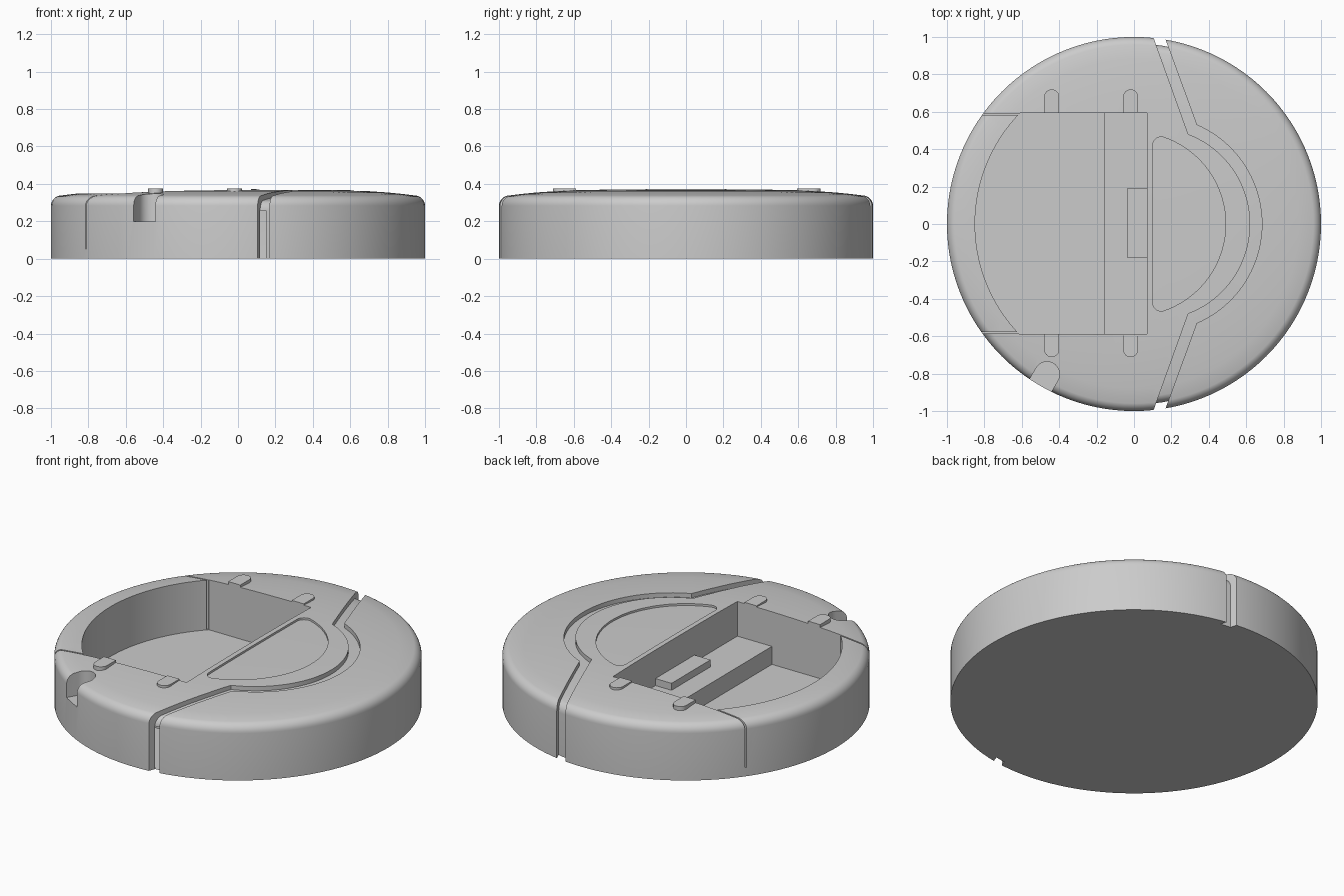
import bpy, bmesh
from math import cos, sin, radians, pi, sqrt, acos, degrees

if "Cube" in bpy.data.objects:
    bpy.data.objects.remove(bpy.data.objects["Cube"])


def finish(name, bm):
    bmesh.ops.recalc_face_normals(bm, faces=bm.faces[:])
    me = bpy.data.meshes.new(name)
    bm.to_mesh(me)
    bm.free()
    ob = bpy.data.objects.new(name, me)
    bpy.context.collection.objects.link(ob)
    return ob


def revolve(name, profile, steps=120):
    bm = bmesh.new()
    vs = [bm.verts.new((r, 0, z)) for r, z in profile]
    es = [bm.edges.new(p) for p in zip(vs, vs[1:])]
    bmesh.ops.spin(bm, geom=vs + es, cent=(0, 0, 0), axis=(0, 0, 1),
                   angle=2 * pi, steps=steps)
    bmesh.ops.remove_doubles(bm, verts=bm.verts[:], dist=1e-5)
    return finish(name, bm)


def prism(name, pts, z0, z1):
    bm = bmesh.new()
    lo = [bm.verts.new((x, y, z0)) for x, y in pts]
    hi = [bm.verts.new((x, y, z1)) for x, y in pts]
    bm.faces.new(lo)
    bm.faces.new(hi)
    n = len(pts)
    for i in range(n):
        j = (i + 1) % n
        bm.faces.new((lo[i], lo[j], hi[j], hi[i]))
    return finish(name, bm)


def box(name, x0, x1, y0, y1, z0, z1):
    return prism(name, [(x0, y0), (x1, y0), (x1, y1), (x0, y1)], z0, z1)


def arc(cx, cy, r, a0, a1, n):
    return [(cx + r * cos(radians(a0 + (a1 - a0) * i / n)),
             cy + r * sin(radians(a0 + (a1 - a0) * i / n))) for i in range(n + 1)]


def cut(target, cutter):
    bpy.context.view_layer.objects.active = target
    m = target.modifiers.new("cut", 'BOOLEAN')
    m.operation, m.solver, m.object = 'DIFFERENCE', 'EXACT', cutter
    bpy.ops.object.modifier_apply(modifier=m.name)
    bpy.data.objects.remove(cutter)


def dome(name, scale=1.0, drop=0.0, base=0.0):
    # domed top, rounded rim, straight side
    top = [(0, .372), (.2, .3715), (.4, .370), (.6, .366), (.7, .361),
           (.8, .354), (.88, .346)]
    rim = [(x, z) for x, z in arc(.945, .283, .055, 75, 0, 6)]
    prof = [(r * scale, z - drop) for r, z in top + rim]
    return revolve(name, prof + [(scale, base), (0, base)])


body = dome("base_disc")

# curved channel across the top and down the side
C = .107
a_in, a_out = degrees(acos(.183 / .514)), degrees(acos(.228 / .577))
inner = arc(C, 0, .514, -a_in, a_in, 40)
outer = arc(C, 0, .577, a_out, -a_out, 40)
channel = prism("channel_cutter",
                [(.067, -1.1)] + inner + [(.067, 1.1), (.127, 1.1)] + outer + [(.127, -1.1)],
                -.1, .6)
cut(channel, dome("channel_core", .965, .025, -.2))
cut(body, channel)

# shallow D-shaped recess
d_shape = (arc(0, 0, .49, -71, 71, 36) + arc(.145, .4207, .045, 71, 180, 8)[1:]
           + arc(.145, -.4207, .045, 180, 289, 8)[:-1])
recess = prism("recess_cutter", d_shape, .2, .6)
cut(recess, dome("recess_core", 1.0, .012, -.2))
cut(body, recess)

# main pocket with curved outer wall
Y0, Y1, R = -.587, .593, .85
a0 = degrees(acos(-sqrt(R * R - Y1 * Y1) / R))
a1 = 360 - degrees(acos(-sqrt(R * R - Y0 * Y0) / R))
cut(body, prism("pocket_cutter", [(.07, Y0), (.07, Y1)] + arc(0, 0, R, a0, a1, 32), .05, .6))

# thin seams beside the curved outer wall
for y in (Y0 + .001, Y1 - .009):
    cut(body, box("seam_cutter", -1.1, -.6, y, y + .008, .052, .6))

# rounded notch in the rim
nx, ny = -.465, -.803
notch = arc(nx, ny, .067, -30, 150, 16)
notch += [(notch[-1][0] - .15, notch[-1][1] - .26), (notch[0][0] - .15, notch[0][1] - .26)]
cut(body, prism("notch_cutter", notch, .2, .6))

# raised step and block inside the pocket
step = box("pocket_step", -.16, .075, Y0 - .005, Y1 + .005, .04, .158)
block = box("pocket_block", -.037, .075, -.18, .19, .15, .2)

# round-ended tabs on both long sides of the pocket
tabs = []
for x in (-.44, -.018):
    tabs.append(prism("tab_back", [(x - .04, Y1)] + arc(x, .68, .04, 180, 0, 12)
                      + [(x + .04, Y1)], .32, .374))
    tabs.append(prism("tab_front", [(x + .04, Y0)] + arc(x, -.672, .04, 0, -180, 12)
                      + [(x - .04, Y0)], .32, .374))

# smooth the curves, keep edges sharp
bpy.ops.object.select_all(action='DESELECT')
for ob in [body, step, block] + tabs:
    ob.select_set(True)
bpy.context.view_layer.objects.active = body
bpy.ops.object.shade_smooth_by_angle(angle=radians(25))
